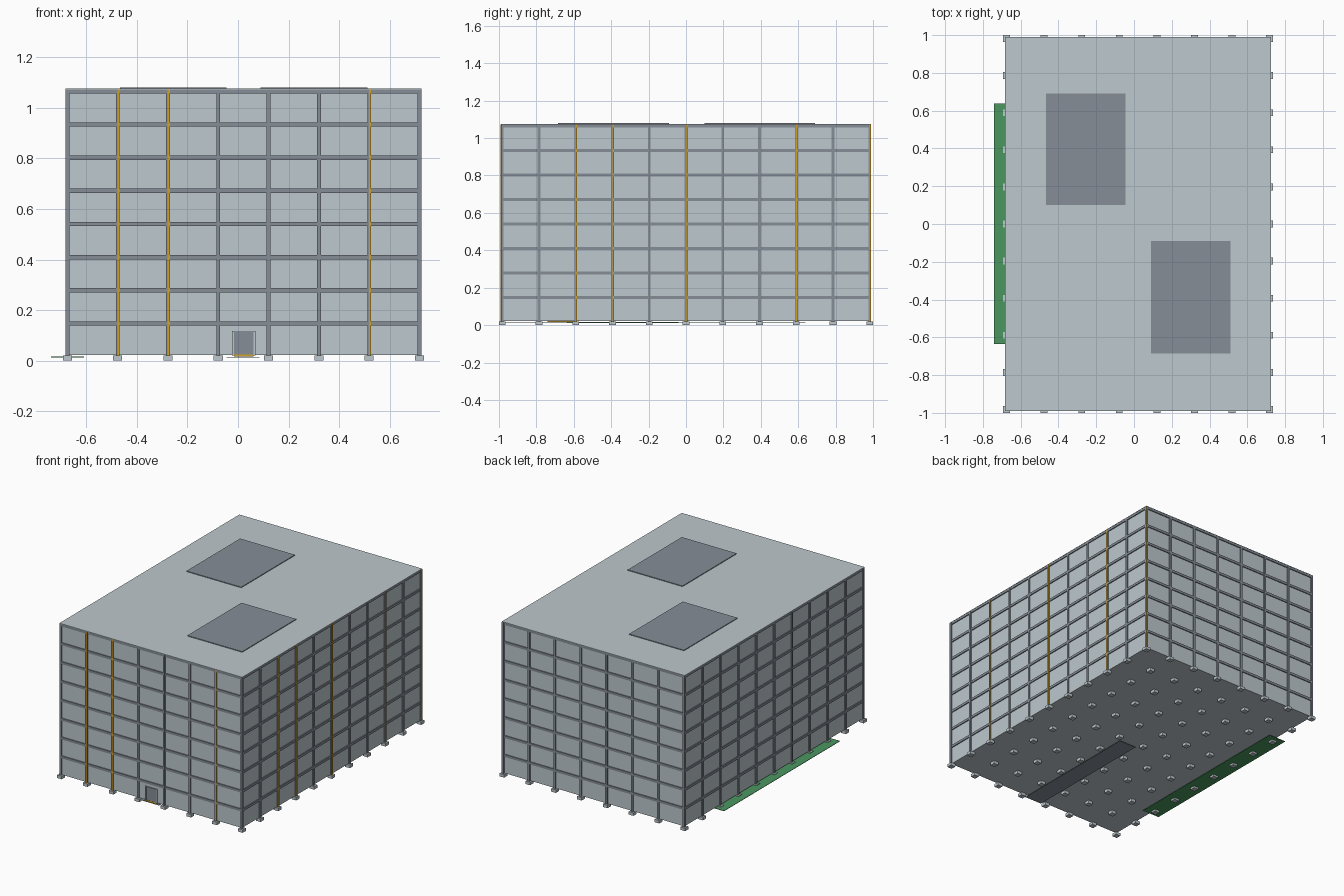
import bpy
import bmesh
from mathutils import Matrix, Vector

cube = bpy.data.objects.get("Cube")
if cube:
    bpy.data.objects.remove(cube, do_unlink=True)


def material(name, rgb):
    m = bpy.data.materials.new(name)
    m.use_nodes = True
    m.diffuse_color = (*rgb, 1)
    bsdf = next(n for n in m.node_tree.nodes if n.type == 'BSDF_PRINCIPLED')
    bsdf.inputs["Base Color"].default_value = (*rgb, 1)
    return m


PALE = material("pale grey", (0.51, 0.58, 0.61))
STEEL = material("steel grey", (0.24, 0.27, 0.31))
YELLOW = material("amber yellow", (0.65, 0.36, 0.02))
GREEN = material("grass green", (0.07, 0.31, 0.12))


def boxes(name, mat, spans):
    """One object made of boxes given as (x0, x1, y0, y1, z0, z1)."""
    bm = bmesh.new()
    for x0, x1, y0, y1, z0, z1 in spans:
        mid = Vector((x0 + x1, y0 + y1, z0 + z1)) / 2
        size = Matrix.Diagonal((x1 - x0, y1 - y0, z1 - z0, 1))
        bmesh.ops.create_cube(bm, size=1, matrix=Matrix.Translation(mid) @ size)
    mesh = bpy.data.meshes.new(name)
    bm.to_mesh(mesh)
    bm.free()
    mesh.materials.append(mat)
    obj = bpy.data.objects.new(name, mesh)
    bpy.context.collection.objects.link(obj)
    return obj


# Structural grid
LEFT, RIGHT, FRONT, BACK = -0.675, 0.718, -0.982, 0.982
BASE, TOP = 0.02, 1.072
COL, FOOT, BEAM = 0.0075, 0.018, 0.0085
xs = [LEFT + i * (RIGHT - LEFT) / 7 for i in range(8)]
ys = [FRONT + i * (BACK - FRONT) / 10 for i in range(11)]
levels = [0.147 + i * 0.1312 for i in range(8)]

# Main body, with a roof slab on top
boxes("wall_panels", PALE, [(LEFT, RIGHT, FRONT, BACK, BASE + 0.002, TOP - 0.004)])
boxes("roof_slab", PALE, [(LEFT - COL, RIGHT + COL, FRONT - COL, BACK + COL,
                           TOP, TOP + 0.004)])

# Footings under every grid point
boxes("footings", PALE, [(x - FOOT, x + FOOT, y - FOOT, y + FOOT, 0, BASE)
                         for x in xs for y in ys])

# Columns around the perimeter
edge = [(x, y) for x in xs for y in ys if x in (xs[0], xs[-1]) or y in (ys[0], ys[-1])]
boxes("columns", STEEL, [(x - COL, x + COL, y - COL, y + COL, BASE, TOP)
                         for x, y in edge])

# Floor beams around all four sides
d = COL - 0.001
beams = []
for z in levels:
    z0, z1 = z - BEAM, min(z + BEAM, TOP)
    beams += [(LEFT, RIGHT, y - d, y + d, z0, z1) for y in (FRONT, BACK)]
    beams += [(x - d, x + d, FRONT, BACK, z0, z1) for x in (LEFT, RIGHT)]
boxes("floor_beams", STEEL, beams)

# Yellow strips on some of the columns
strips = [(xs[i] - 0.001, xs[i] + COL, FRONT - COL - 0.001, FRONT - COL + 0.002,
           BASE, TOP) for i in (1, 2, 6)]
strips += [(RIGHT + COL - 0.002, RIGHT + COL + 0.001, ys[i] - 0.001, ys[i] + COL,
            BASE, TOP) for i in (2, 3, 5, 8, 10)]
boxes("column_strips", YELLOW, strips)

# Entrance door with its slim frame
boxes("entrance_door", STEEL, [(-0.015, 0.062, FRONT - 0.005, FRONT + 0.002, 0.024, 0.117)])
boxes("door_posts", PALE, [(x - 0.004, x + 0.004, FRONT - COL, FRONT + 0.002, BASE, 0.118)
                           for x in (-0.019, 0.065)])

# Path below the floor, its yellow marker, and the planted strip
boxes("entrance_path", STEEL, [(-0.045, 0.085, -0.99, -0.04, 0.012, 0.015)])
boxes("path_marker", YELLOW, [(-0.016, 0.062, -0.74, -0.59, 0.0155, 0.0215)])
boxes("door_sill", YELLOW, [(-0.016, 0.062, FRONT - 0.006, FRONT, 0.0155, 0.024)])
boxes("planted_strip", GREEN, [(-0.74, -0.61, -0.636, 0.638, 0.013, 0.016)])

# Raised panels on the roof
boxes("roof_panels", STEEL, [(-0.467, -0.045, 0.1, 0.69, TOP, 1.081),
                             (0.09, 0.512, -0.685, -0.09, TOP, 1.081)])
